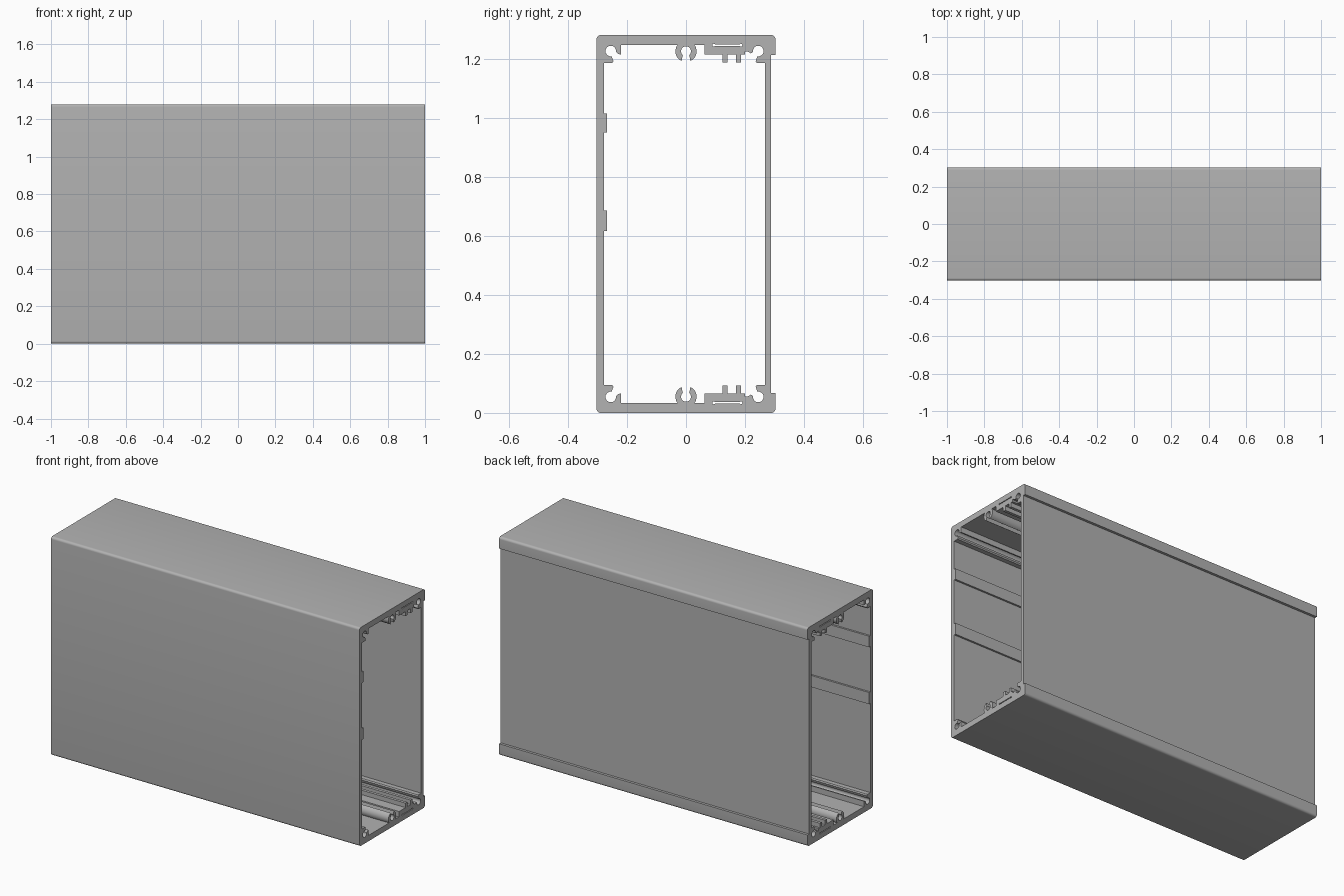
import bpy, bmesh
from math import sin, cos, radians
from mathutils import Matrix

HEIGHT = 1.28
HALF_DEPTH = 0.303

cube = bpy.data.objects.get("Cube")
if cube:
    bpy.data.objects.remove(cube, do_unlink=True)


def arc(cy, cz, r, start, end, steps=14):
    """Points along an arc, angles in degrees."""
    angles = [radians(start + (end - start) * i / steps) for i in range(steps + 1)]
    return [(cy + r * cos(a), cz + r * sin(a)) for a in angles]


def flip(points):
    """Mirror a path about mid height, keeping the loop direction."""
    return [(y, HEIGHT - z) for y, z in reversed(points)]


def screw_boss(cy):
    """Open screw channel in the front lower corner."""
    return ([(-0.278, 0.095), (cy + 0.005, 0.095), (cy + 0.009, 0.088)]
            + arc(cy, 0.054, 0.018, 80, 370)
            + [(cy + 0.025, 0.064), (cy + 0.035, 0.066)])


def rib(y0, y1, base, top):
    return [(y0, base), (y0, top), (y1, top), (y1, base)]


# Outer half outline: rounded corners and the lip below the recessed back
r = 0.014
outer_half = (arc(-HALF_DEPTH + r, r, r, 180, 270, 6)
              + arc(HALF_DEPTH - r, r, r, 270, 360, 6)
              + [(HALF_DEPTH, 0.068), (0.288, 0.068)])
outer = outer_half + flip(outer_half)

# Inner half outline: corner channel, centre clip, ribbed pad, corner channel
front_corner = screw_boss(-0.255) + [(-0.22, 0.034)]
clip = (arc(0, 0.055, 0.036, 215, 115, 8)
        + arc(0, 0.055, 0.017, 130, 410)
        + arc(0, 0.055, 0.036, 65, -35, 8))
pad = ([(0.063, 0.034), (0.063, 0.066)]
       + rib(0.123, 0.14, 0.066, 0.092)
       + rib(0.17, 0.187, 0.066, 0.092)
       + [(0.2, 0.066), (0.2, 0.055), (0.208, 0.055), (0.22, 0.062)])
back_corner = (arc(0.245, 0.054, 0.018, 170, 460)
               + [(0.236, 0.088), (0.24, 0.095), (0.268, 0.095)])
inner_half = front_corner + clip + pad + back_corner

# Raised strips on the inside of the front wall
strips = []
for top, bottom in ((1.015, 0.95), (0.685, 0.617)):
    strips += [(-0.278, top), (-0.267, top), (-0.267, bottom), (-0.278, bottom)]
inner = inner_half + flip(inner_half) + strips

# Thin slot with round ends inside each pad
slot = arc(0.094, 0.034, 0.005, 25, 335, 10) + arc(0.186, 0.034, 0.005, 205, 515, 10)


def extrusion(name, loops, half_length):
    """Extrude a filled outline with holes along x."""
    curve = bpy.data.curves.new(name, "CURVE")
    curve.dimensions = "2D"
    curve.fill_mode = "BOTH"
    curve.extrude = half_length
    for loop in loops:
        spline = curve.splines.new("POLY")
        spline.points.add(len(loop) - 1)
        for point, (y, z) in zip(spline.points, loop):
            point.co = (y, z, 0, 1)
        spline.use_cyclic_u = True
    helper = bpy.data.objects.new(name + "_outline", curve)
    mesh = bpy.data.meshes.new_from_object(helper)
    bpy.data.objects.remove(helper)
    bpy.data.curves.remove(curve)
    mesh.transform(Matrix(((0, 0, 1, 0), (1, 0, 0, 0), (0, 1, 0, 0), (0, 0, 0, 1))))
    bm = bmesh.new()
    bm.from_mesh(mesh)
    bmesh.ops.remove_doubles(bm, verts=bm.verts, dist=0.00005)
    bmesh.ops.recalc_face_normals(bm, faces=bm.faces)
    bm.to_mesh(mesh)
    bm.free()
    mesh.name = name
    obj = bpy.data.objects.new(name, mesh)
    bpy.context.collection.objects.link(obj)
    return obj


housing = extrusion("extruded_housing", [outer, inner, slot, flip(slot)], 1.0)

# Plain grey metal
grey = bpy.data.materials.new("grey_metal")
grey.use_nodes = True
colour = (0.445, 0.445, 0.445, 1)
grey.diffuse_color = colour
grey.node_tree.nodes["Principled BSDF"].inputs["Base Color"].default_value = colour
housing.data.materials.clear()
housing.data.materials.append(grey)

bpy.ops.object.select_all(action="DESELECT")
housing.select_set(True)
bpy.context.view_layer.objects.active = housing
bpy.ops.object.shade_smooth_by_angle(angle=radians(32))
